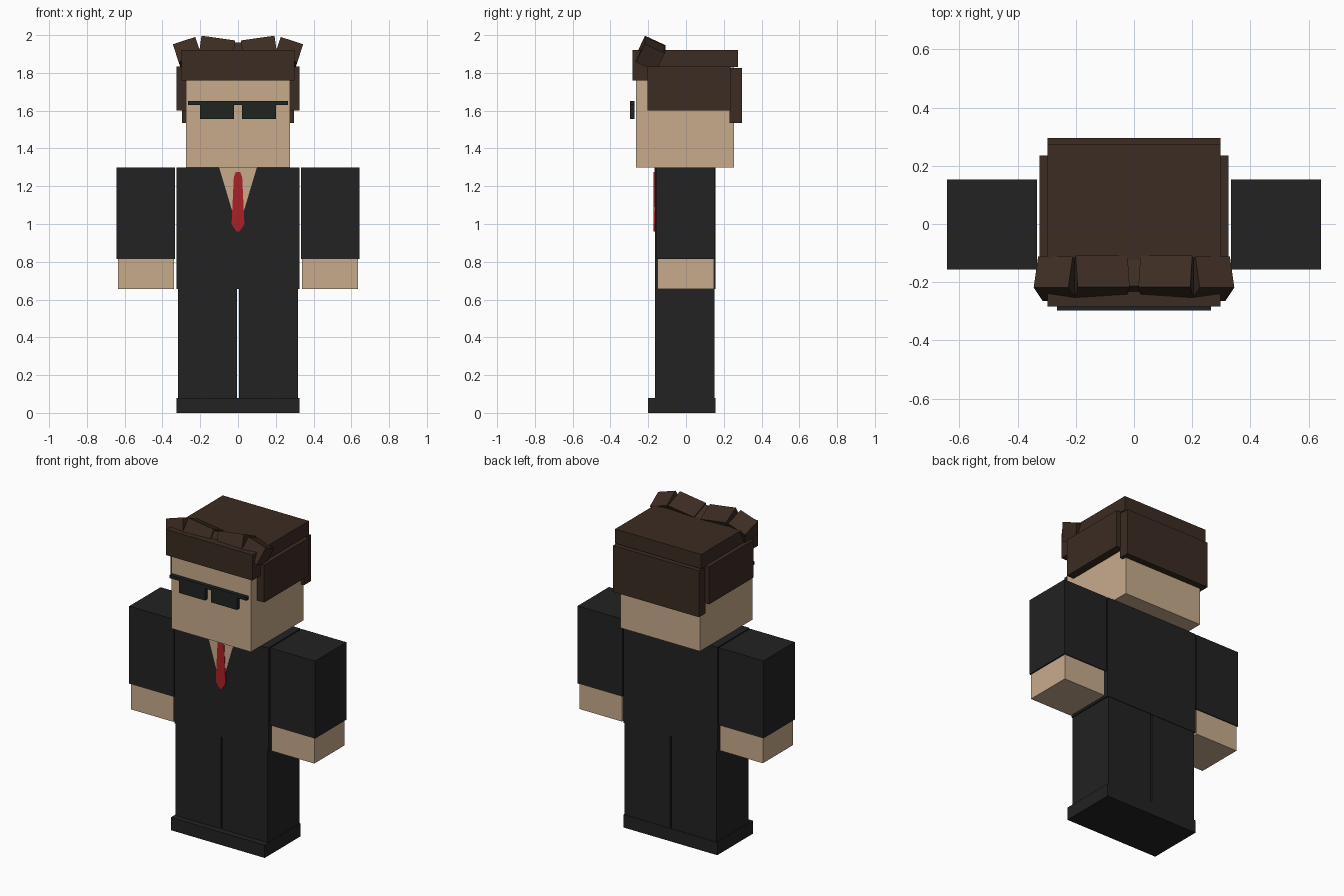
import bpy
from math import radians

if "Cube" in bpy.data.objects:
    bpy.data.objects.remove(bpy.data.objects["Cube"], do_unlink=True)


def material(name, rgb):
    mat = bpy.data.materials.new(name)
    mat.use_nodes = True
    color = (*rgb, 1)
    mat.diffuse_color = color
    mat.node_tree.nodes["Principled BSDF"].inputs["Base Color"].default_value = color
    return mat


skin = material("skin", (0.58, 0.41, 0.265))
suit = material("suit black", (0.016, 0.016, 0.016))
hair = material("hair brown", (0.045, 0.025, 0.016))
red = material("tie red", (0.43, 0.014, 0.018))
lens = material("glasses black", (0.014, 0.018, 0.015))


def mesh_object(name, verts, faces, mat):
    mesh = bpy.data.meshes.new(name)
    mesh.from_pydata(verts, [], faces)
    mesh.materials.append(mat)
    obj = bpy.data.objects.new(name, mesh)
    bpy.context.collection.objects.link(obj)
    return obj


def box(name, x, y, z, mat, tilt=0, lean=0):
    """Box from (min, max) ranges, turned about its centre."""
    mid = [sum(r) / 2 for r in (x, y, z)]
    verts = [(a - mid[0], b - mid[1], c - mid[2]) for a in x for b in y for c in z]
    faces = [(0, 1, 3, 2), (4, 6, 7, 5), (0, 4, 5, 1),
             (2, 3, 7, 6), (0, 2, 6, 4), (1, 5, 7, 3)]
    obj = mesh_object(name, verts, faces, mat)
    obj.location = mid
    obj.rotation_euler = (radians(tilt), radians(lean), 0)
    return obj


def pair(name, x, y, z, mat, tilt=0, lean=0):
    """Left part on +x and its mirror on -x."""
    box("left_" + name, x, y, z, mat, tilt, lean)
    box("right_" + name, (-x[1], -x[0]), y, z, mat, tilt, -lean)


def plate(name, outline, front, back, mat):
    """Thin upright plate from a half outline mirrored across x = 0."""
    loop = outline + [(-x, z) for x, z in reversed(outline) if x > 0]
    n = len(loop)
    verts = [(x, y, z) for y in (front, back) for x, z in loop]
    faces = [tuple(reversed(range(n))), tuple(range(n, 2 * n))]
    faces += [(i, (i + 1) % n, (i + 1) % n + n, i + n) for i in range(n)]
    mesh_object(name, verts, faces, mat)


# Body
box("torso", (-0.325, 0.325), (-0.165, 0.155), (0.655, 1.3), suit)
pair("sleeve", (0.333, 0.643), (-0.157, 0.153), (0.815, 1.3), suit)
pair("hand", (0.34, 0.635), (-0.152, 0.147), (0.655, 0.815), skin)
pair("leg", (0.005, 0.318), (-0.163, 0.152), (0.08, 0.655), suit)
pair("shoe", (0, 0.325), (-0.2, 0.155), (0, 0.08), suit)

# Open collar and tie
plate("collar_opening", [(0, 0.965), (0.1, 1.3)], -0.168, -0.163, skin)
plate("tie", [(0.008, 0.96), (0.034, 1.0), (0.022, 1.25), (0.012, 1.275)],
      -0.171, -0.165, red)

# Head and glasses
box("head", (-0.275, 0.275), (-0.265, 0.255), (1.3, 1.88), skin)
box("glasses_bar", (-0.265, 0.265), (-0.297, -0.273), (1.63, 1.65), lens)
pair("lens", (0.02, 0.2), (-0.297, -0.273), (1.555, 1.63), lens)

# Hair
box("hair_cap", (-0.298, 0.298), (-0.284, 0.275), (1.83, 1.92), hair)
box("hair_fringe", (-0.298, 0.298), (-0.284, -0.2), (1.76, 1.83), hair)
pair("hair_side", (0.26, 0.325), (-0.205, 0.235), (1.6, 1.835), hair)
box("hair_back", (-0.297, 0.297), (0.23, 0.296), (1.535, 1.825), hair)

# Tilted tufts above the fringe
pair("inner_tuft", (0.025, 0.205), (-0.247, -0.127), (1.85, 1.965), hair, -25, -8)
pair("outer_tuft", (0.2, 0.325), (-0.247, -0.13), (1.845, 1.955), hair, -25, 18)
box("middle_tuft", (-0.035, 0.035), (-0.235, -0.135), (1.86, 1.945), hair, -25)
